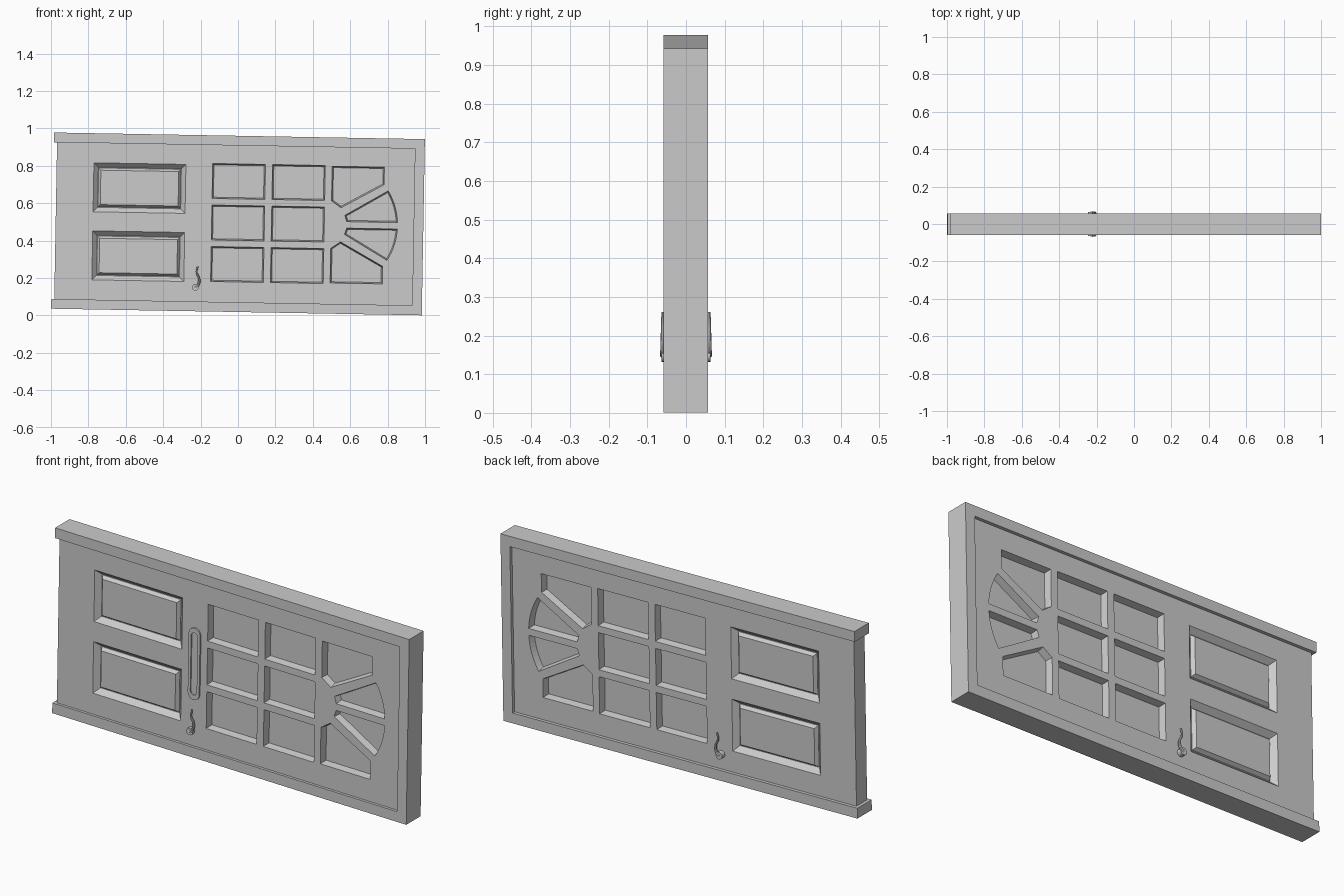
import bpy, bmesh, math
from mathutils import Matrix, Vector

cube = bpy.data.objects.get("Cube")
if cube:
    bpy.data.objects.remove(cube, do_unlink=True)

GREY = (0.6, 0.6, 0.6, 1)
mat = bpy.data.materials.new("plain_grey")
mat.use_nodes = True
mat.diffuse_color = GREY
mat.node_tree.nodes["Principled BSDF"].inputs["Base Color"].default_value = GREY

# The whole door lies on its side, tipped by one degree
TILT = Matrix.Translation((0, 0, 0.489)) @ Matrix.Rotation(math.radians(1.02), 4, 'Y')
FRONT, BACK = -0.045, 0.04
parts = []


def loft(bm, rings):
    """Skin a stack of (outline, y) rings and cap both ends."""
    loops = [[bm.verts.new((x, y, z)) for x, z in pts] for pts, y in rings]
    n = len(loops[0])
    faces = [bm.faces.new((a[i], a[(i + 1) % n], b[(i + 1) % n], b[i]))
             for a, b in zip(loops, loops[1:]) for i in range(n)]
    faces += [bm.faces.new(loops[0]), bm.faces.new(loops[-1])]
    bmesh.ops.recalc_face_normals(bm, faces=faces)


def finish(name, bm):
    me = bpy.data.meshes.new(name)
    bm.to_mesh(me)
    bm.free()
    me.materials.append(mat)
    ob = bpy.data.objects.new(name, me)
    bpy.context.collection.objects.link(ob)
    parts.append(ob)
    return ob


def solid(name, rings):
    bm = bmesh.new()
    loft(bm, rings)
    return finish(name, bm)


def rect(cx, cz, w, h):
    return [(cx + sx * w / 2, cz + sz * h / 2)
            for sx, sz in ((-1, -1), (1, -1), (1, 1), (-1, 1))]


def stadium(cx, cz, r, half, n=8):
    pts = []
    for end in (0, 1):
        for i in range(n + 1):
            a = math.pi * (end + i / n)
            pts.append((cx + r * math.cos(a), cz + (half if end == 0 else -half) + r * math.sin(a)))
    return pts


def circle(cx, cz, r, n=16):
    return [(cx + r * math.cos(math.tau * i / n), cz + r * math.sin(math.tau * i / n))
            for i in range(n)]


def shrink(pts, d):
    """Offset a convex-ish outline inward."""
    out, n = [], len(pts)
    area = sum(pts[i][0] * pts[(i + 1) % n][1] - pts[(i + 1) % n][0] * pts[i][1] for i in range(n))
    s = 1 if area > 0 else -1
    for i in range(n):
        p0, p, p1 = (Vector(pts[(i + k) % n]) for k in (-1, 0, 1))
        a, b = (p - p0).normalized(), (p1 - p).normalized()
        na, nb = Vector((-a.y, a.x)) * s, Vector((-b.y, b.x)) * s
        out.append(tuple(p + (na + nb) * (d / max(0.4, 1 + na.dot(nb)))))
    return out


# Window outlines: six square lights, two corner lights, two fan lights
windows = [rect(0.32 * col, 0.222 * row + 0.005, 0.282, 0.187)
           for col in (0, 1) for row in (-1, 0, 1)]
corner = [(0.498, 0.312), (0.777, 0.312), (0.777, 0.218), (0.549, 0.091), (0.498, 0.127)]


def polar(r, deg):
    a = math.radians(deg)
    return (0.5 + r * math.cos(a), r * math.sin(a))


fan = [polar(0.353, 2.8 + 29 * i / 8) for i in range(9)] + [polar(0.087, 36), polar(0.083, 12)]
for shape in (corner, fan):
    for s in (1, -1):
        windows.append([(x, s * z + 0.005) for x, z in shape])

panels = [(-0.53, s * 0.182) for s in (-1, 1)]
PW, PH = 0.492, 0.262

# Door slab with sunk windows and panels on both faces
slab = solid("door_slab", [(rect(-0.015, 0, 1.92, 0.86), FRONT), (rect(-0.015, 0, 1.92, 0.86), BACK)])
cut = bmesh.new()
for face, side in ((FRONT, -1), (BACK, 1)):
    def sink(outline, inset, depth):
        loft(cut, [(outline, face + side * 0.02), (outline, face),
                   (shrink(outline, inset), face - side * depth)])
    for w in windows:
        sink(w, 0.007, 0.035)
    for cx, cz in panels:
        sink(rect(cx, cz, PW, PH), 0.024, 0.026)
cutter = finish("recess_cutter", cut)
cutter.hide_render = True
mod = slab.modifiers.new("recesses", 'BOOLEAN')
mod.operation, mod.solver, mod.object = 'DIFFERENCE', 'EXACT', cutter
bpy.context.view_layer.objects.active = slab
bpy.ops.object.modifier_apply(modifier=mod.name)
parts.remove(cutter)
bpy.data.objects.remove(cutter, do_unlink=True)

# Raised fields inside the panels
for face, side, label in ((FRONT, -1, "front"), (BACK, 1, "back")):
    for i, (cx, cz) in enumerate(panels):
        base = rect(cx, cz, PW - 0.052, PH - 0.054)
        solid(f"{label}_raised_panel_{i + 1}",
              [(base, face - side * 0.03), (base, face - side * 0.025),
               (shrink(base, 0.012), face - side * 0.008)])

# Door frame: two jambs joined by a head, as one U-shaped profile
X, Z, T = 0.991, 0.471, 0.052
profile = [(-X, -Z), (X, -Z), (X, Z), (-X, Z),
           (-X, Z - T), (X - T, Z - T), (X - T, T - Z), (-X, T - Z)]
solid("door_frame", [(profile, -0.0585), (profile, 0.0565)])

# Letter slot on the front
outer, inner = stadium(-0.21, 0, 0.032, 0.15), stadium(-0.21, 0, 0.018, 0.14)
solid("letter_slot", [(outer, FRONT + 0.005), (outer, FRONT - 0.008),
                      (inner, FRONT - 0.008), (inner, FRONT - 0.001)])

# Curved lever handles with a round post on each face
path = [(-0.222, -0.345), (-0.207, -0.33), (-0.203, -0.295), (-0.216, -0.265), (-0.212, -0.232)]
for y, face, label in ((-0.0595, FRONT, "front"), (0.0595, BACK, "back")):
    cu = bpy.data.curves.new(label + "_lever", 'CURVE')
    cu.dimensions = '3D'
    cu.bevel_depth, cu.bevel_resolution, cu.resolution_u = 0.008, 2, 6
    cu.use_fill_caps = True
    sp = cu.splines.new('BEZIER')
    sp.bezier_points.add(len(path) - 1)
    for i, (bp, (x, z)) in enumerate(zip(sp.bezier_points, path)):
        bp.co = (x, y, z)
        bp.handle_left_type = bp.handle_right_type = 'AUTO'
        bp.radius = 1 - 0.12 * i
    ob = bpy.data.objects.new(label + "_lever", cu)
    bpy.context.collection.objects.link(ob)
    bpy.ops.object.select_all(action='DESELECT')
    ob.select_set(True)
    bpy.context.view_layer.objects.active = ob
    bpy.ops.object.convert(target='MESH')
    ob = bpy.context.view_layer.objects.active
    ob.data.materials.clear()
    ob.data.materials.append(mat)
    parts.append(ob)
    ring = circle(-0.222, -0.343, 0.018)
    parts_y = y + math.copysign(0.004, y)
    solid(label + "_lever_post", [(ring, face * 0.9), (ring, parts_y)])

# Tip everything into place and shade the round parts
for ob in parts:
    ob.data.transform(TILT)
bpy.ops.object.select_all(action='DESELECT')
for ob in parts:
    if "lever" in ob.name:
        ob.select_set(True)
        bpy.context.view_layer.objects.active = ob
bpy.ops.object.shade_smooth_by_angle(angle=math.radians(40))
